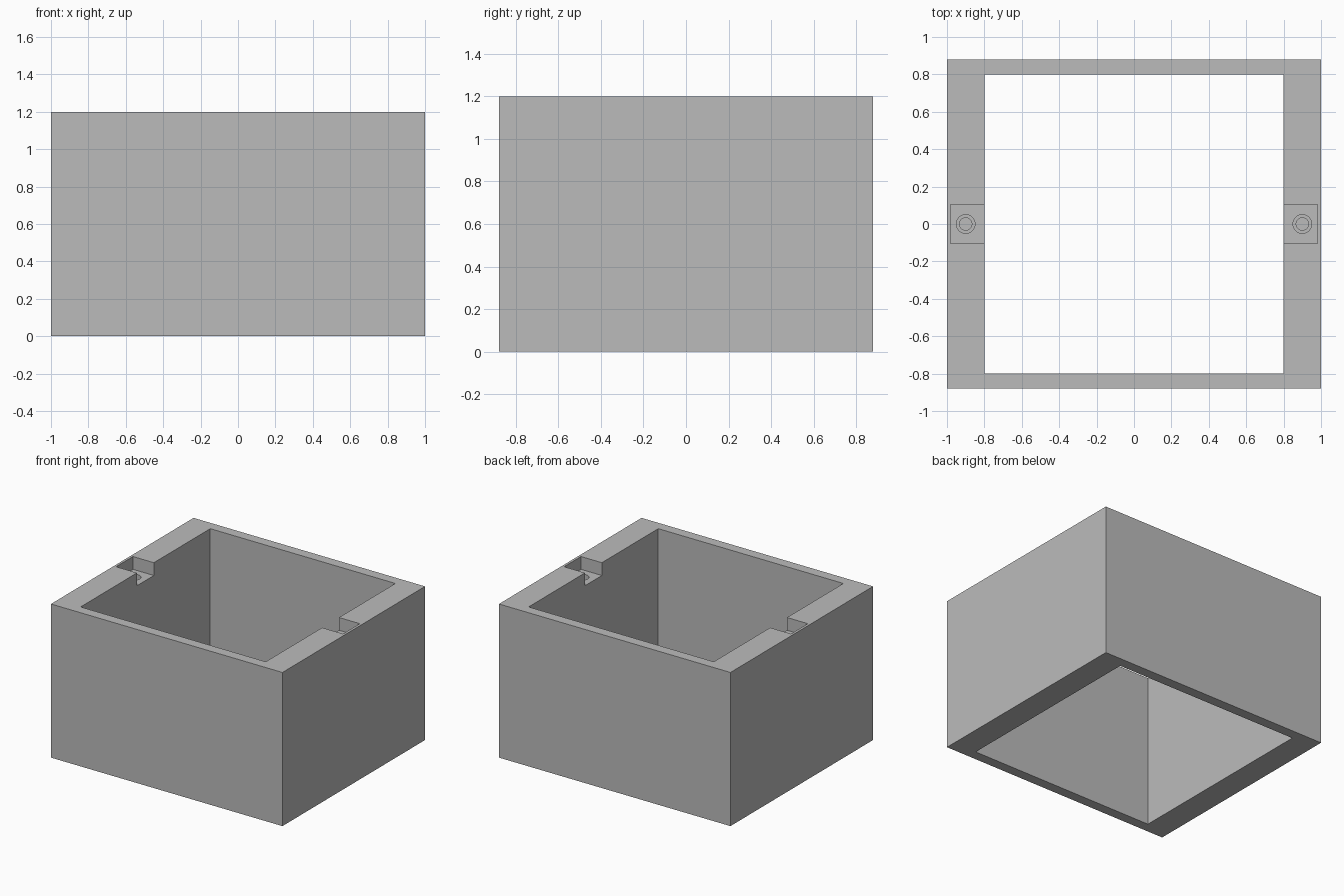
import bpy

cube = bpy.data.objects.get("Cube")
if cube:
    bpy.data.objects.remove(cube, do_unlink=True)

grey = bpy.data.materials.new("plain grey")
grey.use_nodes = True
colour = (0.5, 0.5, 0.5, 1)
grey.diffuse_color = colour
grey.node_tree.nodes["Principled BSDF"].inputs["Base Color"].default_value = colour

HEIGHT = 1.2
NOTCH_FLOOR = 1.1


def box(name, low, high):
    centre = [(a + b) / 2 for a, b in zip(low, high)]
    bpy.ops.mesh.primitive_cube_add(size=1, location=centre)
    obj = bpy.context.object
    obj.name = name
    obj.scale = [b - a for a, b in zip(low, high)]
    bpy.ops.object.transform_apply(location=True, rotation=False, scale=True)
    return obj


def cylinder(name, x, radius, bottom, top):
    bpy.ops.mesh.primitive_cylinder_add(
        vertices=48, radius=radius, depth=top - bottom,
        location=(x, 0, (bottom + top) / 2))
    obj = bpy.context.object
    obj.name = name
    return obj


def cut(target, cutter):
    cutter.hide_render = True
    mod = target.modifiers.new("cut", "BOOLEAN")
    mod.operation = "DIFFERENCE"
    mod.solver = "EXACT"
    mod.object = cutter
    bpy.ops.object.select_all(action="DESELECT")
    target.select_set(True)
    bpy.context.view_layer.objects.active = target
    bpy.ops.object.modifier_apply(modifier=mod.name)
    bpy.data.objects.remove(cutter, do_unlink=True)


# Outer block, open from top to bottom
frame = box("box_frame", (-1, -0.88, 0), (1, 0.88, HEIGHT))
cut(frame, box("opening_cutter", (-0.8, -0.8, -0.1), (0.8, 0.8, HEIGHT + 0.1)))

# Notch and stepped blind screw hole in each thick side wall
for side in (-1, 1):
    x_in, x_out = sorted((side * 0.7, side * 0.98))
    cut(frame, box("notch_cutter", (x_in, -0.104, NOTCH_FLOOR),
                   (x_out, 0.104, HEIGHT + 0.1)))
    x = side * 0.9
    cut(frame, cylinder("counterbore_cutter", x, 0.05, NOTCH_FLOOR - 0.1, HEIGHT))
    cut(frame, cylinder("screw_hole_cutter", x, 0.033, NOTCH_FLOOR - 0.3, HEIGHT))

frame.data.materials.clear()
frame.data.materials.append(grey)
for face in frame.data.polygons:
    face.material_index = 0
bpy.ops.object.shade_smooth_by_angle()
